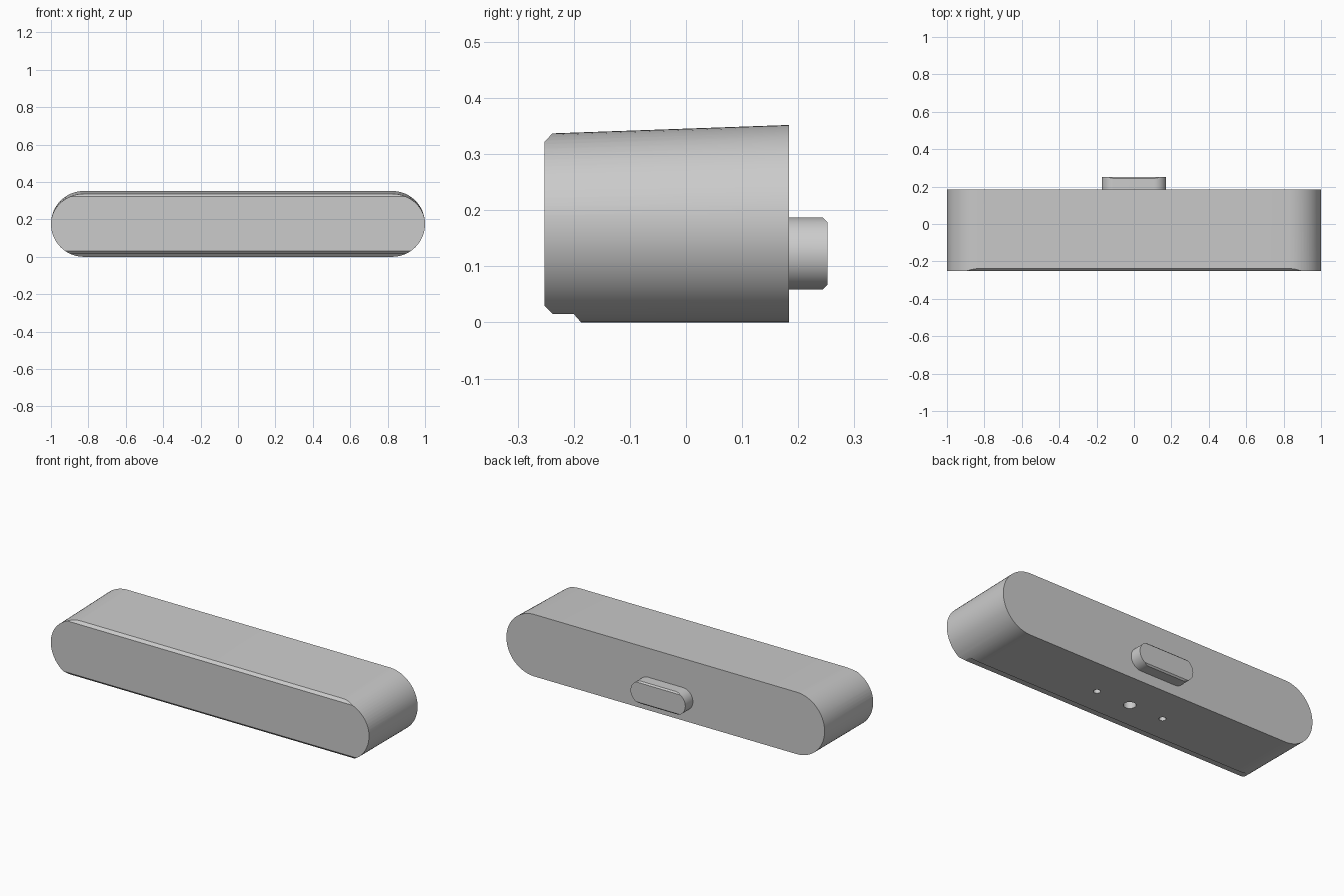
import bpy, bmesh, math

cube = bpy.data.objects.get("Cube")
if cube:
    bpy.data.objects.remove(cube, do_unlink=True)

grey = bpy.data.materials.new("matte_grey")
grey.use_nodes = True
grey.diffuse_color = (0.6, 0.6, 0.6, 1)
grey.node_tree.nodes["Principled BSDF"].inputs["Base Color"].default_value = (0.6, 0.6, 0.6, 1)

FRONT, REAR, BACK = -0.252, 0.184, 0.252


def loft(name, sections):
    """Solid skinned between matching loops of points, with capped ends."""
    bm = bmesh.new()
    loops = [[bm.verts.new(p) for p in s] for s in sections]
    n = len(loops[0])
    for a, b in zip(loops, loops[1:]):
        for i in range(n):
            j = (i + 1) % n
            bm.faces.new((a[i], a[j], b[j], b[i]))
    bm.faces.new(loops[0])
    bm.faces.new(loops[-1])
    bmesh.ops.recalc_face_normals(bm, faces=bm.faces)
    mesh = bpy.data.meshes.new(name)
    bm.to_mesh(mesh)
    bm.free()
    mesh.materials.append(grey)
    obj = bpy.data.objects.new(name, mesh)
    bpy.context.collection.objects.link(obj)
    return obj


def pill(y, half_width, radius, mid, top_scale=1.0, steps=32):
    """Stadium outline at depth y; the upper half can be squashed."""
    points = []
    for side in (1, -1):
        for i in range(steps + 1):
            a = math.pi * (i / steps - 0.5)
            x = side * (half_width - radius + radius * math.cos(a))
            z = side * radius * math.sin(a)
            points.append((x, y, mid + z * (top_scale if z > 0 else 1)))
    return points


def side_prism(profile):
    """Side outline (y, z) stretched across the whole width."""
    return loft("cutter", [[(x, y, z) for y, z in profile] for x in (-1.2, 1.2)])


def cut(obj, cutter, operation):
    mod = obj.modifiers.new("cut", 'BOOLEAN')
    mod.operation, mod.solver, mod.object = operation, 'EXACT', cutter
    bpy.context.view_layer.objects.active = obj
    bpy.ops.object.modifier_apply(modifier=mod.name)
    bpy.data.objects.remove(cutter, do_unlink=True)


# Main body: rounded bar, slightly lower at the front
body = loft("body", [pill(FRONT - 0.02, 1, 0.176, 0.176, 0.908),
                     pill(REAR, 1, 0.176, 0.176)])

# Chamfered front edges and the stepped underside
cut(body, side_prism([(FRONT, 0.03), (-0.237, 0.015), (-0.2, 0.015), (-0.185, -0.002),
                      (0.3, -0.002), (0.3, 0.4), (-0.18, 0.4), (FRONT, 0.322)]), 'INTERSECT')

# Mounting holes underneath
for x, r in ((-0.212, 0.018), (0, 0.032), (0.212, 0.018)):
    ring = [(r * math.cos(t * math.tau / 24), r * math.sin(t * math.tau / 24)) for t in range(24)]
    cut(body, loft("cutter", [[(x + u, -0.033 + v, z) for u, v in ring]
                              for z in (-0.05, 0.05)]), 'DIFFERENCE')

# Rear connector with chamfered top and bottom edges
plug = loft("rear_connector", [pill(REAR - 0.004, 0.172, 0.064, 0.123),
                               pill(BACK, 0.172, 0.064, 0.123)])
cut(plug, side_prism([(0.1, 0), (0.184, 0), (0.244, 0.059), (BACK, 0.067),
                      (BACK, 0.179), (0.244, 0.187), (0.184, 0.247), (0.1, 0.247)]), 'INTERSECT')

for obj in (body, plug):
    bpy.ops.object.select_all(action='DESELECT')
    obj.select_set(True)
    bpy.context.view_layer.objects.active = obj
    bpy.ops.object.shade_smooth_by_angle(angle=math.radians(25))
